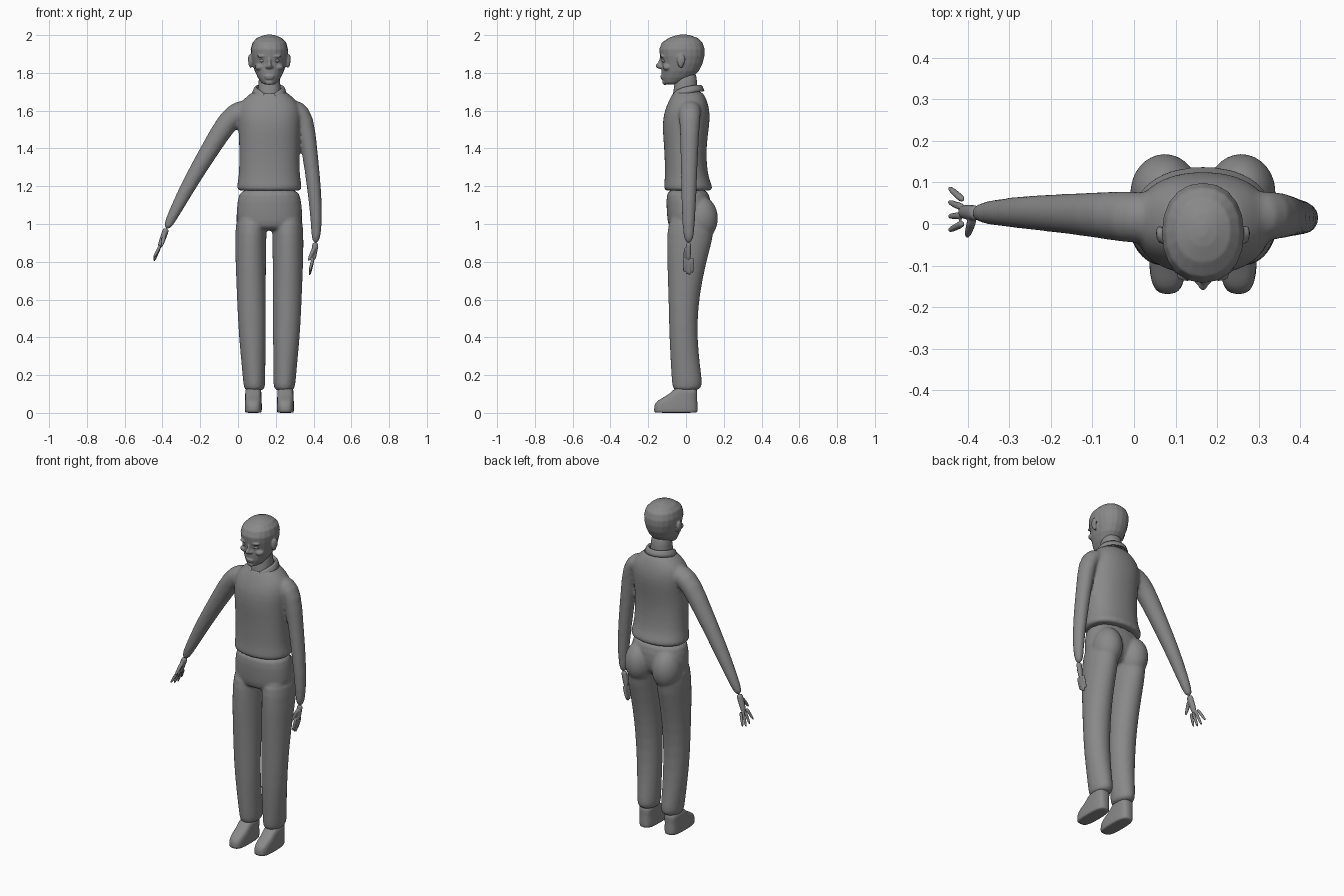
import bpy, bmesh, math
from mathutils import Vector, Matrix

if "Cube" in bpy.data.objects:
    bpy.data.objects.remove(bpy.data.objects["Cube"], do_unlink=True)

MID = 0.166  # body axis
SIDES = 20

grey = bpy.data.materials.new("plain grey")
grey.use_nodes = True
COLOUR = (0.25, 0.25, 0.25, 1)
grey.diffuse_color = COLOUR
grey.node_tree.nodes["Principled BSDF"].inputs["Base Color"].default_value = COLOUR


def skin(bm, rings):
    """Bridge rings of points into a closed skin."""
    rows = [[bm.verts.new(p) for p in ring] for ring in rings]
    n = len(rows[0])
    for a, b in zip(rows, rows[1:]):
        for i in range(n):
            bm.faces.new((a[i], a[(i + 1) % n], b[(i + 1) % n], b[i]))
    bm.faces.new(rows[0][::-1])
    bm.faces.new(rows[-1])


def stack(bm, cx, sections, power=0.9):
    """Loft of flat sections: z, half width, front y, back y."""
    rings = []
    for z, hx, front, back in sections:
        ring = []
        for i in range(SIDES):
            t = math.tau * i / SIDES
            c, s = math.cos(t), math.sin(t)
            ring.append((cx + hx * math.copysign(abs(c) ** power, c),
                         (front + back) / 2 + (back - front) / 2 * math.copysign(abs(s) ** power, s), z))
        rings.append(ring)
    skin(bm, rings)


def tube(bm, path, depth=1.0):
    """Tapered limb through x, y, z, radius; depth scales it along y."""
    pts = [Vector(p[:3]) for p in path]
    rings = []
    for i, p in enumerate(pts):
        d = (pts[min(i + 1, len(pts) - 1)] - pts[max(i - 1, 0)]).normalized()
        u = Vector((0, 1, 0))
        u = (u - d * u.dot(d)).normalized()
        v = u.cross(d)
        r = path[i][3]
        rings.append([p + r * (u * depth * math.sin(math.tau * k / 12) + v * math.cos(math.tau * k / 12))
                      for k in range(12)])
    skin(bm, rings)


def ball(bm, at, size, tilt=0.0):
    m = Matrix.Translation(at) @ Matrix.Rotation(tilt, 4, 'X') @ Matrix.Diagonal((*size, 1))
    bmesh.ops.create_uvsphere(bm, u_segments=20, v_segments=12, radius=1, matrix=m)


def finish(name, bm, voxel=0, smooth=3, subdiv=1):
    bmesh.ops.recalc_face_normals(bm, faces=bm.faces)
    for f in bm.faces:
        f.smooth = True
    me = bpy.data.meshes.new(name)
    bm.to_mesh(me)
    bm.free()
    ob = bpy.data.objects.new(name, me)
    bpy.context.collection.objects.link(ob)
    me.materials.append(grey)
    if subdiv:
        ob.modifiers.new("round", 'SUBSURF').levels = subdiv
        ob.modifiers["round"].render_levels = subdiv
    if voxel:
        mod = ob.modifiers.new("blend", 'REMESH')
        mod.mode, mod.voxel_size, mod.use_smooth_shade = 'VOXEL', voxel, True
        mod = ob.modifiers.new("soften", 'SMOOTH')
        mod.factor, mod.iterations = 0.5, smooth
    return ob


# Sweater: torso and both sleeves blended together
bm = bmesh.new()
stack(bm, MID, [(1.175, .160, -.108, .125), (1.18, .172, -.118, .142), (1.205, .174, -.118, .14),
                (1.24, .165, -.113, .122), (1.32, .161, -.113, .110), (1.42, .162, -.118, .110),
                (1.5, .165, -.126, .122), (1.58, .172, -.122, .130), (1.64, .160, -.098, .118),
                (1.68, .115, -.078, .100), (1.71, .080, -.060, .080)])
tube(bm, [(.07, .015, 1.60, .06), (.01, .015, 1.595, .066), (-.05, .02, 1.555, .062),
          (-.145, .024, 1.40, .051), (-.245, .028, 1.235, .044), (-.335, .028, 1.065, .033),
          (-.385, .026, .965, .023)])
tube(bm, [(.26, .02, 1.61, .055), (.32, .02, 1.605, .055), (.355, .02, 1.56, .052), (.378, .018, 1.4, .043),
          (.405, .015, 1.18, .039), (.417, .014, 1.0, .031), (.41, .014, .89, .023)], 1.12)
finish("sweater", bm, .009, 5)

# Trousers: pelvis, seat and two legs blended together
bm = bmesh.new()
stack(bm, MID, [(1.2, .160, -.104, .115), (1.12, .170, -.106, .135), (1.04, .180, -.102, .135),
                (.99, .165, -.095, .11), (.965, .12, -.075, .08)])
for side in (-1, 1):
    ball(bm, (MID + side * .092, .075, 1.03), (.085, .096, .12))
    stack(bm, MID + side * .092, [(1.08, .082, -.085, .13), (.96, .086, -.102, .155)])
    leg = [(1.06, .093, .085, -.09, .14), (.95, .098, .083, -.102, .152), (.85, .099, .083, -.102, .122),
           (.7, .097, .079, -.097, .086), (.55, .094, .076, -.092, .064), (.4, .090, .072, -.089, .060),
           (.25, .084, .063, -.081, .075), (.165, .080, .060, -.076, .087), (.135, .079, .056, -.072, .083),
           (.115, .080, .046, -.06, .06)]
    rings = []
    for z, dx, hx, front, back in leg:
        rings.append([(MID + side * dx + hx * math.cos(math.tau * i / SIDES),
                       (front + back) / 2 + (back - front) / 2 * math.sin(math.tau * i / SIDES), z)
                      for i in range(SIDES)])
    skin(bm, rings)
finish("trousers", bm, .008, 4)

# Shoes
for side, label in ((-1, "right"), (1, "left")):
    bm = bmesh.new()
    stack(bm, MID + side * .085, [(0, .041, -.162, .058), (.004, .045, -.170, .062), (.03, .046, -.170, .062),
                                  (.055, .045, -.164, .061), (.075, .044, -.135, .060),
                                  (.10, .043, -.085, .060), (.14, .043, -.055, .060)], .65)
    finish(label + "_shoe", bm)

# Hands: palm, four fingers and a thumb
def hand(name, wrist, knuckle, tip, width, spread, thumb):
    w, k, t = Vector(wrist), Vector(knuckle), Vector(tip)
    bm = bmesh.new()
    tube(bm, [(*w, .019), (*w.lerp(k, .35), .017), (*w.lerp(k, .8), .016), (*k, .012)], width / .032)
    for i in range(4):
        off = (i - 1.5) / 1.5
        base = w.lerp(k, .85) + Vector((0, off * width * .75, 0))
        end = t + Vector((0, off * spread, abs(off - .1) * .022))
        tube(bm, [(*base, .0095), (*base.lerp(end, .5), .0088), (*base.lerp(end, .9), .007), (*end, .003)])
    a = w.lerp(k, .25) + Vector((0, -.01, 0))
    b = Vector(thumb)
    tube(bm, [(*a, .013), (*a.lerp(b, .5), .011), (*a.lerp(b, .9), .008), (*b, .003)])
    finish(name, bm, .0035, 2)


hand("right_hand", (-.378, .026, .98), (-.415, .03, .875), (-.446, .036, .797), .036, .052, (-.402, -.032, .885))
hand("left_hand", (.412, .014, .905), (.397, .013, .81), (.378, .012, .722), .026, .022, (.372, -.01, .805))

# Neck
bm = bmesh.new()
stack(bm, MID, [(1.62, .07, -.08, .06), (1.70, .062, -.068, .062), (1.74, .058, -.062, .06), (1.82, .055, -.05, .055)])
finish("neck", bm)

# Head: skull and jaw, with brow, nose, cheeks, lips, chin and ears blended in
bm = bmesh.new()
stack(bm, MID, [(1.738, .024, -.108, -.06), (1.748, .042, -.120, -.02), (1.775, .061, -.128, .035),
                (1.81, .078, -.130, .068), (1.85, .089, -.130, .088), (1.89, .097, -.138, .098),
                (1.925, .099, -.142, .099), (1.96, .090, -.128, .088), (1.985, .066, -.092, .062),
                (1.998, .034, -.055, .025), (2.003, .01, -.03, .0)], .92)
ball(bm, (MID, -.138, 1.838), (.013, .022, .017))
ball(bm, (MID, -.132, 1.858), (.009, .014, .035), -.25)
ball(bm, (MID, -.126, 1.782), (.026, .010, .006))
ball(bm, (MID, -.124, 1.771), (.022, .010, .006))
ball(bm, (MID, -.112, 1.75), (.022, .014, .014))
for side in (-1, 1):
    ball(bm, (MID + side * .038, -.124, 1.888), (.026, .014, .008))
    ball(bm, (MID + side * .012, -.134, 1.832), (.010, .012, .009))
    ball(bm, (MID + side * .05, -.098, 1.83), (.026, .026, .018))
    ball(bm, (MID + side * .098, -.03, 1.862), (.014, .017, .036), .15)
    ball(bm, (MID + side * .105, -.022, 1.872), (.008, .018, .026), .15)
finish("head", bm, .0045, 3, 0)

# Eyes with lids
for side, label in ((-1, "right"), (1, "left")):
    bm = bmesh.new()
    ball(bm, (MID + side * .037, -.112, 1.865), (.017, .017, .011))
    finish(label + "_eye", bm, subdiv=0)

# Collar: folded band, high at the nape, dropping to two points at the throat
bm = bmesh.new()
rows = []
STEPS = 28
for i in range(STEPS + 1):
    t = -1 + 2 * i / STEPS
    a = math.radians(90 + 158 * t)
    c, s = math.cos(a), math.sin(a)
    f = abs(t) ** 3
    top, drop = 1.738 - .045 * f, .035 + .03 * f
    rows.append([bm.verts.new((MID + r * c, .005 + r * 1.02 * s, z)) for r, z in
                 ((.066, top - .03), (.069, top), (.078, top - .006), (.088 + .008 * f, top - drop))])
for a, b in zip(rows, rows[1:]):
    for j in range(3):
        bm.faces.new((a[j], a[j + 1], b[j + 1], b[j]))
collar = finish("collar", bm)
solid = collar.modifiers.new("cloth", 'SOLIDIFY')
solid.thickness, solid.offset = .007, 0
